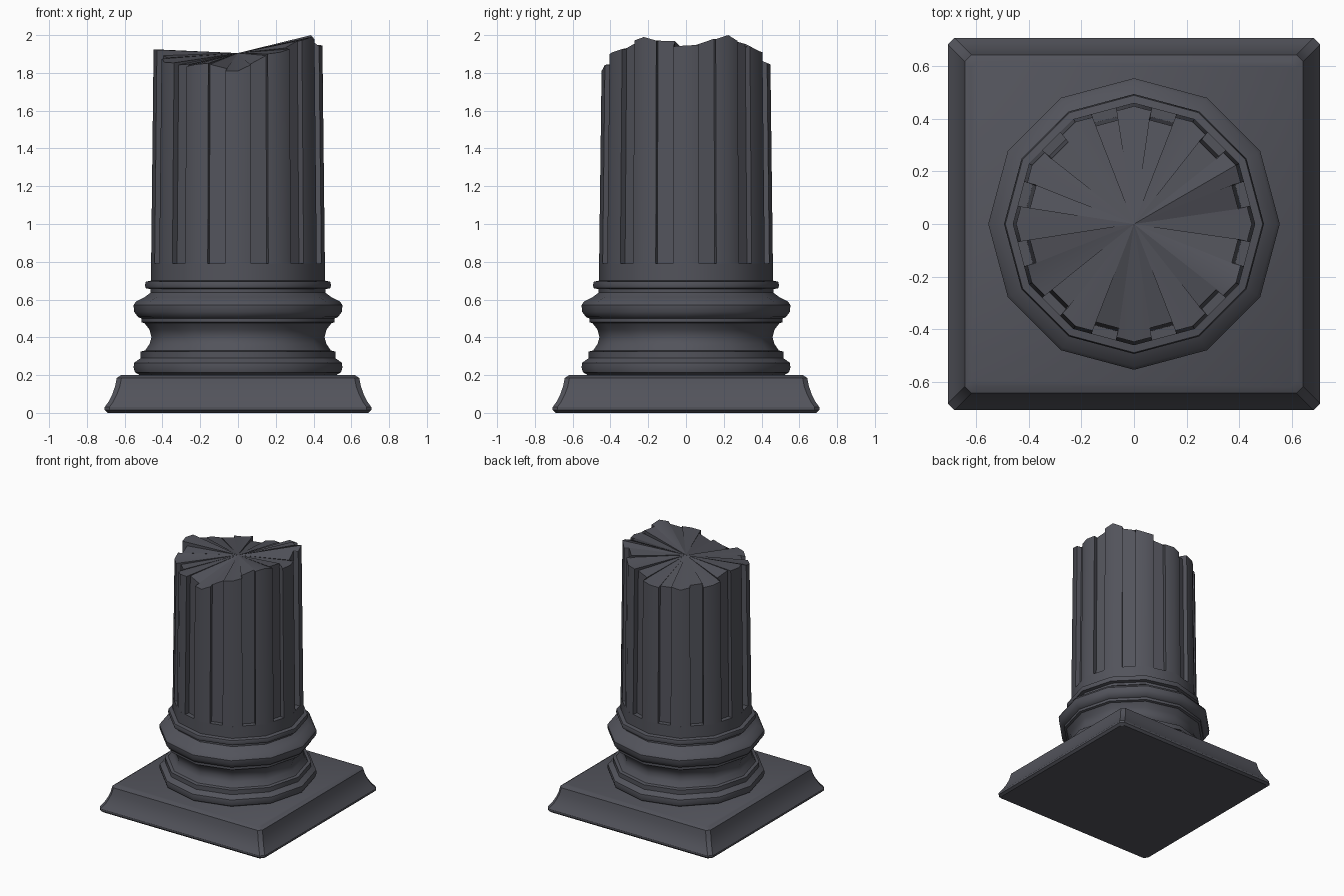
import bpy, bmesh, math, random

if "Cube" in bpy.data.objects:
    bpy.data.objects.remove(bpy.data.objects["Cube"])

random.seed(4)
stone = bpy.data.materials.new("dark_stone")
stone.diffuse_color = (0.085, 0.087, 0.105, 1)
stone.use_nodes = True
stone.node_tree.nodes["Principled BSDF"].inputs["Base Color"].default_value = stone.diffuse_color


def loft(name, rings, cap_bottom=True, centre=None):
    """Skin a stack of equal-length point rings; close the top with a face or a fan."""
    bm = bmesh.new()
    rows = [[bm.verts.new(p) for p in ring] for ring in rings]
    n = len(rows[0])
    for a, b in zip(rows, rows[1:]):
        for i in range(n):
            j = (i + 1) % n
            bm.faces.new((a[i], a[j], b[j], b[i]))
    if cap_bottom:
        bm.faces.new(rows[0][::-1])
    if centre:
        c = bm.verts.new(centre)
        for i in range(n):
            bm.faces.new((rows[-1][i], rows[-1][(i + 1) % n], c))
    else:
        bm.faces.new(rows[-1])
    bmesh.ops.recalc_face_normals(bm, faces=bm.faces)
    me = bpy.data.meshes.new(name)
    bm.to_mesh(me)
    bm.free()
    ob = bpy.data.objects.new(name, me)
    bpy.context.collection.objects.link(ob)
    me.materials.append(stone)
    bpy.ops.object.select_all(action='DESELECT')
    ob.select_set(True)
    bpy.context.view_layer.objects.active = ob
    bpy.ops.object.shade_smooth_by_angle(angle=math.radians(32))
    return ob


def square(h, z, c=0.025):
    k = h - c
    return [(h, -k, z), (h, k, z), (k, h, z), (-k, h, z),
            (-h, k, z), (-h, -k, z), (-k, -h, z), (k, -h, z)]


def polygon(r, z, n=12):
    return [(r * math.cos(math.tau * i / n), r * math.sin(math.tau * i / n), z) for i in range(n)]


# Square plinth with concave sides
loft("plinth", [square(h, z) for h, z in [
    (.69, 0), (.706, .015), (.706, .03), (.685, .06), (.665, .10),
    (.651, .14), (.642, .185), (.618, .20)]])

# Twelve-sided moulded base: torus, scotia, torus, fillet, plain collar
loft("moulded_base", [polygon(r, z) for r, z in [
    (.52, .20), (.545, .215), (.553, .24), (.55, .265), (.515, .29), (.515, .325),
    (.492, .33), (.468, .365), (.458, .40), (.468, .44), (.495, .475), (.512, .48),
    (.512, .50), (.53, .508), (.55, .535), (.553, .57), (.54, .59), (.495, .612),
    (.462, .637), (.462, .655), (.488, .66), (.493, .675), (.488, .695), (.46, .70),
    (.46, .79)]])

# Fluted shaft with a broken top; ridge heights counter-clockwise from +x
ridge = [1.945, 2.0, 1.915, 1.845, 1.84, 1.86, 1.925, 1.855, 1.845, 1.81, 1.91, 1.99]
HALF, DEPTH = .047, .035


def fluted(R):
    pts = []
    for k in range(12):
        a = math.tau * k / 12
        m = a + math.pi / 12
        ap = R * math.cos(math.pi / 12)
        pts.append((R * math.cos(a), R * math.sin(a)))
        for d, s in [(0, -HALF), (DEPTH, -HALF), (DEPTH, HALF), (0, HALF)]:
            pts.append(((ap - d) * math.cos(m) - s * math.sin(m),
                        (ap - d) * math.sin(m) + s * math.cos(m)))
    return pts


heights = []
for k in range(12):
    h0, h1 = ridge[k], ridge[(k + 1) % 12]
    heights.append(h0)
    for t in (.2, .3, .7, .8):
        heights.append(min(2.0, h0 + (h1 - h0) * t + random.uniform(-.015, .015)))

bottom = [(x, y, .785) for x, y in fluted(.46)]
top = [(x, y, z) for (x, y), z in zip(fluted(.447), heights)]
loft("broken_fluted_shaft", [bottom, top], cap_bottom=False, centre=(.0, .0, 1.905))
